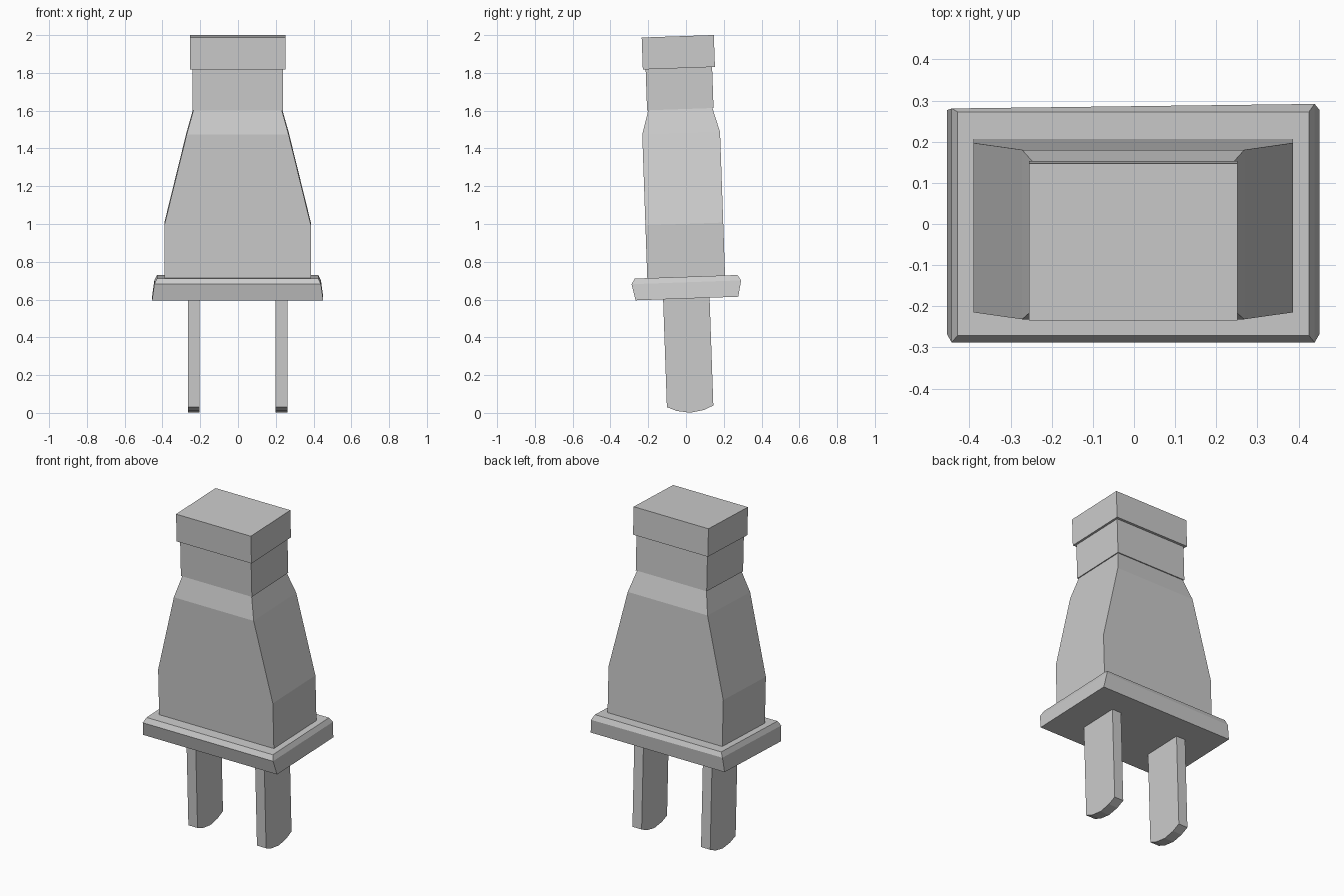
import bpy, math

if "Cube" in bpy.data.objects:
    bpy.data.objects.remove(bpy.data.objects["Cube"])

TILT = math.radians(2)      # whole plug leans slightly towards the front
CX, CY = -0.002, 0.026      # centre line before leaning


def add_object(name, verts, faces):
    mesh = bpy.data.meshes.new(name)
    mesh.from_pydata(verts, [], faces)
    mesh.update()
    obj = bpy.data.objects.new(name, mesh)
    bpy.context.collection.objects.link(obj)
    obj.rotation_euler.x = TILT
    return obj


def skin(rings):
    """Closed solid through equal-sized loops of points."""
    n = len(rings[0])
    verts = [p for ring in rings for p in ring]
    faces = [tuple(reversed(range(n))), tuple(range(len(verts) - n, len(verts)))]
    for r in range(len(rings) - 1):
        a = r * n
        for i in range(n):
            j = (i + 1) % n
            faces.append((a + i, a + j, a + n + j, a + n + i))
    return verts, faces


def rect_stack(name, levels):
    """Stack of rectangles given as (half width, half depth, height)."""
    rings = [[(CX + sx * w, CY + sy * d, z)
              for sx, sy in ((-1, -1), (1, -1), (1, 1), (-1, 1))]
             for w, d, z in levels]
    return add_object(name, *skin(rings))


# flange with a chamfered rim, rear left corner a little shallower
flange = rect_stack("flange", [(0.453, 0.272, 0.605), (0.441, 0.290, 0.691),
                               (0.427, 0.272, 0.720)])
flange.data.vertices[7].co.y -= 0.011

# tapering grip
rect_stack("grip_body", [(0.388, 0.206, 0.715), (0.388, 0.206, 1.00),
                         (0.270, 0.206, 1.48), (0.234, 0.170, 1.608)])

# cord neck and end cap
rect_stack("neck", [(0.240, 0.176, 1.608), (0.240, 0.176, 1.825)])
rect_stack("end_cap", [(0.253, 0.191, 1.825), (0.253, 0.191, 1.994)])

# flat prongs with rounded tips
profile = [(-0.123, 0.61), (-0.123, 0.034), (-0.072, 0.012), (0.0, 0.0),
           (0.072, 0.012), (0.123, 0.034), (0.123, 0.61)]
for side, label in ((-1, "left"), (1, "right")):
    x = CX + side * 0.232
    rings = [[(x + dx, CY - 0.003 + y, z) for y, z in profile] for dx in (-0.031, 0.031)]
    add_object(label + "_prong", *skin(rings))
